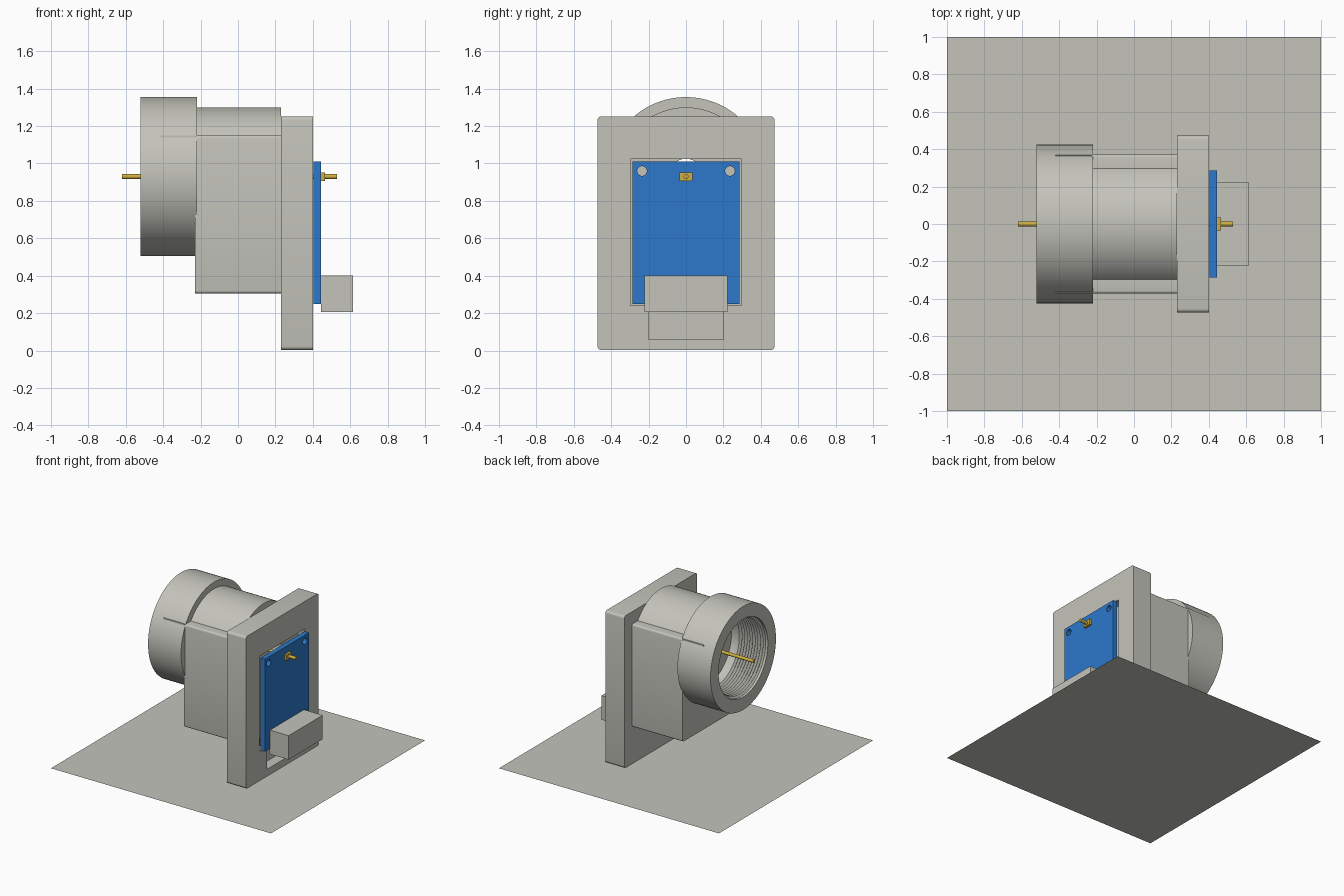
import bpy, bmesh, math
from mathutils import Matrix, Vector

cube = bpy.data.objects.get("Cube")
if cube:
    bpy.data.objects.remove(cube, do_unlink=True)

AXIS_Z = 0.93  # height of the barrel axis


def material(name, rgb):
    m = bpy.data.materials.new(name)
    m.use_nodes = True
    m.diffuse_color = (*rgb, 1)
    bsdf = next(n for n in m.node_tree.nodes if n.type == 'BSDF_PRINCIPLED')
    bsdf.inputs["Base Color"].default_value = (*rgb, 1)
    return m


GREY = material("warm grey", (0.55, 0.55, 0.50))
BLUE = material("board blue", (0.026, 0.19, 0.60))
GOLD = material("contact gold", (0.62, 0.43, 0.05))


def finish(name, bm, mat):
    bmesh.ops.recalc_face_normals(bm, faces=bm.faces)
    mesh = bpy.data.meshes.new(name)
    bm.to_mesh(mesh)
    bm.free()
    mesh.materials.append(mat)
    ob = bpy.data.objects.new(name, mesh)
    bpy.context.collection.objects.link(ob)
    return ob


def box(name, x, y, z, mat=GREY, bevel=0):
    """Box from ranges; bevel rounds the edges that run along x."""
    bm = bmesh.new()
    size = [r[1] - r[0] for r in (x, y, z)]
    mid = [(r[0] + r[1]) / 2 for r in (x, y, z)]
    bmesh.ops.create_cube(bm, size=1, matrix=Matrix.Translation(mid) @ Matrix.Diagonal((*size, 1)))
    if bevel:
        along = [e for e in bm.edges if abs((e.verts[0].co - e.verts[1].co).x) > 1e-4]
        bmesh.ops.bevel(bm, geom=along, offset=bevel, segments=4, profile=0.5, affect='EDGES')
    return finish(name, bm, mat)


def rod(name, x0, x1, r, mat=GREY, y=0, z=AXIS_Z, sides=96):
    """Cylinder along x."""
    bm = bmesh.new()
    place = Matrix.Translation(((x0 + x1) / 2, y, z)) @ Matrix.Rotation(math.pi / 2, 4, 'Y')
    bmesh.ops.create_cone(bm, cap_ends=True, segments=sides, radius1=r, radius2=r,
                          depth=x1 - x0, matrix=place)
    return finish(name, bm, mat)


def lathe(name, profile, mat=GREY, steps=96):
    """Closed (x, radius) profile turned about the barrel axis."""
    bm = bmesh.new()
    verts = [bm.verts.new((x, 0, AXIS_Z + r)) for x, r in profile]
    edges = [bm.edges.new((a, b)) for a, b in zip(verts, verts[1:] + verts[:1])]
    bmesh.ops.spin(bm, geom=verts + edges, cent=Vector((0, 0, AXIS_Z)), axis=(1, 0, 0),
                   angle=2 * math.pi, steps=steps, use_merge=True)
    bmesh.ops.remove_doubles(bm, verts=bm.verts, dist=1e-5)
    return finish(name, bm, mat)


def combine(ob, tools, operation):
    """Apply booleans and drop the tool objects."""
    bpy.context.view_layer.objects.active = ob
    for tool in tools:
        mod = ob.modifiers.new("combine", 'BOOLEAN')
        mod.operation, mod.object, mod.solver = operation, tool, 'EXACT'
        bpy.ops.object.modifier_apply(modifier=mod.name)
        bpy.data.objects.remove(tool, do_unlink=True)


def smooth(*obs):
    bpy.ops.object.select_all(action='DESELECT')
    for ob in obs:
        ob.select_set(True)
    bpy.context.view_layer.objects.active = obs[0]
    bpy.ops.object.shade_smooth_by_angle(angle=math.radians(30))
    bpy.ops.object.select_all(action='DESELECT')


# Ground sheet
bm = bmesh.new()
bmesh.ops.create_grid(bm, x_segments=1, y_segments=1, size=1)
finish("ground_sheet", bm, GREY)

# Barrel body: block with a cylinder running through its top, bored at the front
body = box("barrel_body", (-0.23, 0.232), (-0.372, 0.372), (0.305, 1.15), bevel=0.015)
combine(body, [rod("tube", -0.228, 0.231, 0.37)], 'UNION')
combine(body, [rod("bore", -0.3, -0.2, 0.305), rod("cable_hole", -0.4, 0.5, 0.095)], 'DIFFERENCE')

# Slim shoulders where the block runs on into the collar
for side, name in ((1, "left"), (-1, "right")):
    box(f"{name}_shoulder", (-0.42, -0.225), sorted((side * 0.335, side * 0.37)), (1.11, 1.15))

# Threaded collar
threads = 10
start, pitch = -0.5, 0.024
profile = [(-0.22, 0.305), (-0.22, 0.425), (-0.52, 0.425), (-0.52, 0.32)]
for i in range(threads):
    x = start + i * pitch
    profile += [(x, 0.32), (x + pitch / 2, 0.303)]
profile.append((start + threads * pitch, 0.305))
collar = lathe("threaded_collar", profile)

# Upright plate with pockets for the board and its wiring
plate = box("upright_plate", (0.23, 0.402), (-0.473, 0.473), (0.003, 1.252), bevel=0.02)
combine(plate, [
    box("board_pocket", (0.34, 0.5), (-0.296, 0.296), (0.24, 1.025)),
    box("wiring_pocket", (0.32, 0.5), (-0.2, 0.2), (0.06, 0.3)),
    rod("cable_hole", 0.1, 0.6, 0.095),
], 'DIFFERENCE')

# Circuit board with two mounting holes
board = box("circuit_board", (0.405, 0.445), (-0.286, 0.286), (0.25, 1.01), BLUE)
combine(board, [rod("screw_hole", 0.3, 0.6, 0.026, y=s * 0.235, z=0.96, sides=32)
                for s in (1, -1)], 'DIFFERENCE')

# Plug block at the foot of the board
box("plug_block", (0.443, 0.615), (-0.221, 0.221), (0.205, 0.402))

# Gold contact and antenna pin
box("contact_base", (0.44, 0.465), (-0.034, 0.034), (0.906, 0.953), GOLD)
pin = rod("antenna_pin", -0.62, 0.53, 0.013, GOLD, sides=24)

smooth(body, collar, plate, board, pin)
